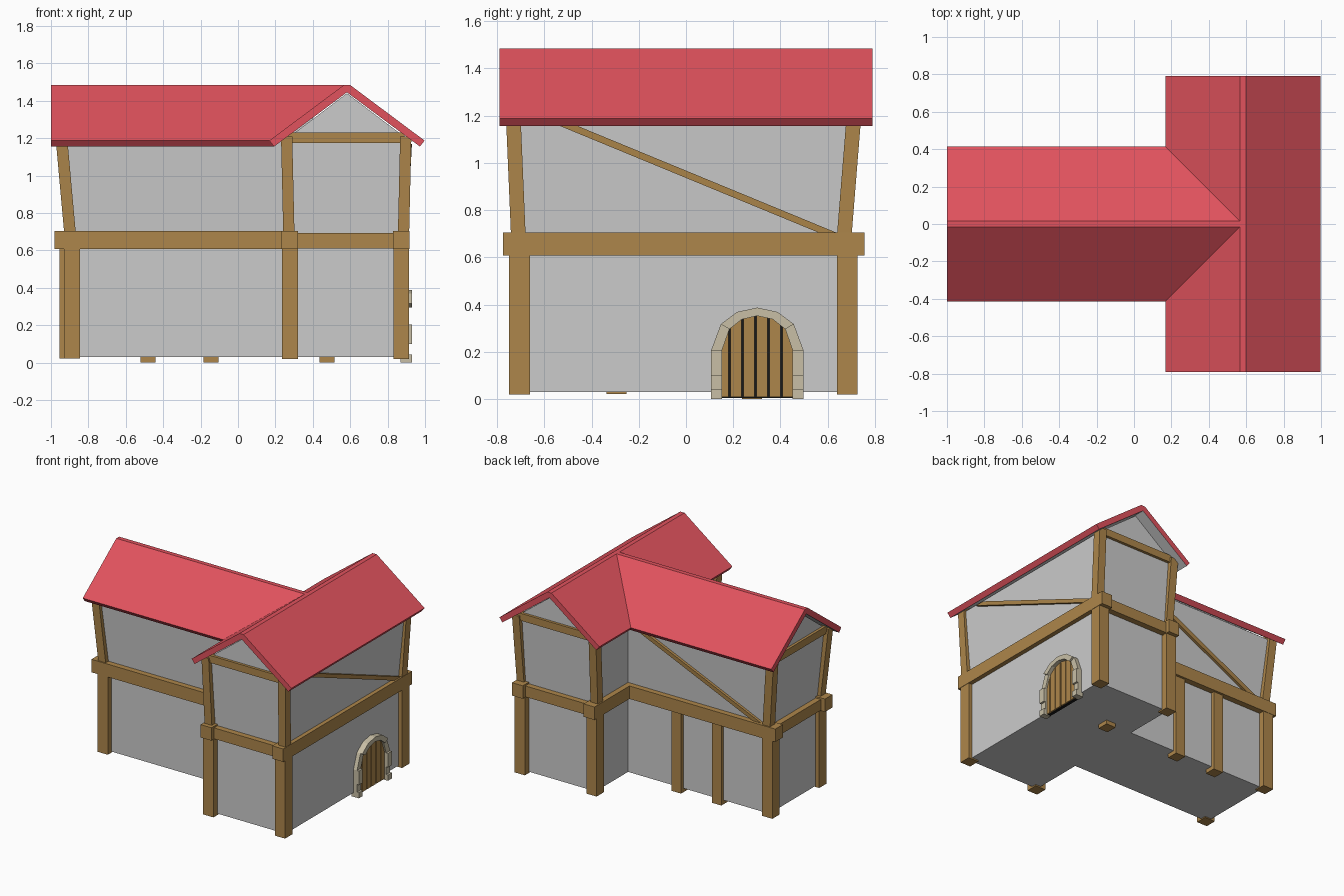
import bpy, bmesh
from math import sin, cos, pi, sqrt, radians

if "Cube" in bpy.data.objects:
    bpy.data.objects.remove(bpy.data.objects["Cube"])


def material(name, rgb):
    m = bpy.data.materials.new(name)
    m.diffuse_color = (*rgb, 1)
    m.use_nodes = True
    m.node_tree.nodes["Principled BSDF"].inputs["Base Color"].default_value = m.diffuse_color
    return m


WOOD = material("timber", (0.42, 0.24, 0.07))
RED = material("roof_red", (0.75, 0.085, 0.11))
STONE = material("door_stone", (0.58, 0.52, 0.38))
BLACK = material("door_gap", (0.01, 0.01, 0.01))


def solid(name, rings, mat=None, caps=True, grey_sides=()):
    """Skin equal-length point rings into a closed solid."""
    bm = bmesh.new()
    rows = [[bm.verts.new(p) for p in r] for r in rings]
    n = len(rows[0])
    for a, b in zip(rows, rows[1:]):
        for i in range(n):
            j = (i + 1) % n
            f = bm.faces.new((a[i], a[j], b[j], b[i]))
            if i in grey_sides:
                f.material_index = 1
    bm.faces.new(rows[0])
    if caps:
        bm.faces.new(rows[-1])
    bmesh.ops.recalc_face_normals(bm, faces=bm.faces)
    me = bpy.data.meshes.new(name)
    bm.to_mesh(me)
    bm.free()
    if mat:
        me.materials.append(mat)
        if grey_sides:
            me.materials.append(None)
    ob = bpy.data.objects.new(name, me)
    bpy.context.collection.objects.link(ob)
    return ob


def timber(name, low, high, wx, wy):
    """Box or leaning box between two horizontal end rectangles."""
    corners = ((-1, -1), (1, -1), (1, 1), (-1, 1))
    rings = [[(p[0] + sx * wx / 2, p[1] + sy * wy / 2, p[2]) for sx, sy in corners]
             for p in (low, high)]
    return solid(name, rings, WOOD)


def beam(name, x0, x1, y0, y1, z0, z1):
    cx, cy = (x0 + x1) / 2, (y0 + y1) / 2
    return timber(name, (cx, cy, z0), (cx, cy, z1), x1 - x0, y1 - y0)


def prism_x(name, pts, x0, x1, mat):
    return solid(name, [[(x, y, z) for y, z in pts] for x in (x0, x1)], mat)


# Plaster walls: T-shaped plan, upper storey flaring outward
def plan(xl, hy, x1, x2, ya, yb, z):
    pts = [(xl, -hy), (x1, -hy), (x1, ya), (x2, ya), (x2, yb), (x1, yb), (x1, hy), (xl, hy)]
    return [(x, y, z) for x, y in pts]


LOW = (-0.90, 0.295, 0.275, 0.885, -0.70, 0.68)
HIGH = (-0.94, 0.33, 0.25, 0.91, -0.73, 0.71)
solid("walls", [plan(*LOW, 0.03), plan(*LOW, 0.66), plan(*HIGH, 1.19)])

# Gable triangles
CX = 0.5825
tri = ((-0.33, 1.19), (0.33, 1.19), (0, 1.44))
solid("cross_gable", [[(CX + u, y, z) for u, z in tri] for y in (-0.73, 0.71)])
solid("main_gable", [[(x, u, z) for u, z in tri] for x in (-0.94, 0.4)])

# Roofs: same slab profile, main roof mitred into the cross roof
roof = ((-0.415, 1.187), (-0.017, 1.484), (0.017, 1.484), (0.415, 1.187),
        (0.39, 1.155), (0, 1.445), (-0.39, 1.155))
solid("cross_roof", [[(CX + u, y, z) for u, z in roof] for y in (-0.79, 0.79)],
      RED, grey_sides=(4, 5))
solid("main_roof", [[(-1.0, u, z) for u, z in roof],
                    [(CX - abs(u), u, z) for u, z in roof]],
      RED, caps=False, grey_sides=(4, 5))

# Cross wing posts and side beams
for side, x, lean in (("left", 0.277, -0.012), ("right", 0.873, 0.012)):
    for end, y, yu, yt in (("front", -0.705, -0.71, -0.732), ("back", 0.683, 0.67, 0.712)):
        timber(f"lower_post_{side}_{end}", (x, y, 0.02), (x, y, 0.63), 0.085, 0.087)
        xu = 0.272 if side == "left" else 0.885
        timber(f"upper_post_{side}_{end}", (xu, yu, 0.69), (xu + lean, yt, 1.21), 0.06, 0.062)
    beam(f"cross_beam_{side}", x - 0.045, x + 0.045, -0.775, 0.755, 0.607, 0.704)

# Cross wing end beams and gable ties
for end, y, yt in (("front", -0.705, -0.728), ("back", 0.685, 0.708)):
    beam(f"end_beam_{end}", 0.3, 0.85, y - 0.04, y + 0.04, 0.61, 0.692)
    beam(f"gable_tie_{end}", 0.27, 0.89, yt - 0.022, yt + 0.022, 1.175, 1.23)

# Main wing posts and beams
for end, s, x in (("front", -1, -0.888), ("back", 1, -0.912)):
    timber(f"main_lower_post_{end}", (x, s * 0.295, 0.022), (x, s * 0.295, 0.63), 0.085, 0.085)
    timber(f"main_upper_post_{end}", (-0.898, s * 0.30, 0.69), (-0.945, s * 0.325, 1.21),
           0.062, 0.06)
    beam(f"main_beam_{end}", -0.98, 0.26, s * 0.295 - 0.045, s * 0.295 + 0.045, 0.607, 0.704)
beam("main_end_beam", -0.945, -0.865, -0.28, 0.28, 0.61, 0.692)
beam("main_gable_tie", -0.96, -0.915, -0.31, 0.31, 1.175, 1.23)

# Row of slim posts along the back of the main wing
for i, x in enumerate((-0.48, -0.145, 0.475)):
    timber(f"back_post_{i}", (x, 0.28, 0.0), (x, 0.28, 0.62), 0.08, 0.085)

# Diagonal braces
timber("right_brace", (0.885, 0.61, 0.70), (0.91, -0.53, 1.17), 0.04, 0.075)
timber("back_brace", (-0.82, 0.297, 0.70), (0.19, 0.33, 1.17), 0.075, 0.04)

# Arched door: dark backing and planks
DY, DZ, RY, RZ = 0.302, 0.205, 0.155, 0.15
ANGLES = [radians(a) for a in (0, 38, 64, 90, 116, 142, 180)]
arch = [(DY + RY * cos(a), DZ + RZ * sin(a)) for a in ANGLES]
prism_x("door_backing", [(DY - RY, 0.005), (DY + RY, 0.005)] + arch, 0.87, 0.892, BLACK)


def arch_z(y):
    for (ya, za), (yb, zb) in zip(arch, arch[1:]):
        if yb <= y <= ya:
            return za + (zb - za) * (y - ya) / (yb - ya)
    return DZ


edges = (0.148, 0.185, 0.24, 0.295, 0.35, 0.405, 0.456)
for i, (a, b) in enumerate(zip(edges, edges[1:])):
    a, b = a + 0.004, b - 0.004
    mids = [(y, z) for y, z in arch if a < y < b]
    prism_x(f"door_plank_{i}", [(a, 0.008), (b, 0.008), (b, arch_z(b))] + mids
            + [(a, arch_z(a))], 0.88, 0.902, WOOD)

# Stone surround with alternating depth
levels = (0, 0.043, 0.1, 0.205)
for s, side in ((-1, "near"), (1, "far")):
    for i, (a, b) in enumerate(zip(levels, levels[1:])):
        y0, y1 = DY + s * 0.15, DY + s * 0.196
        prism_x(f"jamb_stone_{side}_{i}", [(y0, a), (y1, a), (y1, b), (y0, b)],
                0.87, 0.915 if i == 1 else 0.93, STONE)
for i, (a, b) in enumerate(zip(ANGLES, ANGLES[1:])):
    pts = [(DY + ry * cos(t), DZ + rz * sin(t))
           for ry, rz, t in ((0.15, 0.147, a), (0.196, 0.182, a),
                             (0.196, 0.182, b), (0.15, 0.147, b))]
    prism_x(f"arch_stone_{i}", pts, 0.87, 0.915 if i in (0, 5) else 0.93, STONE)
